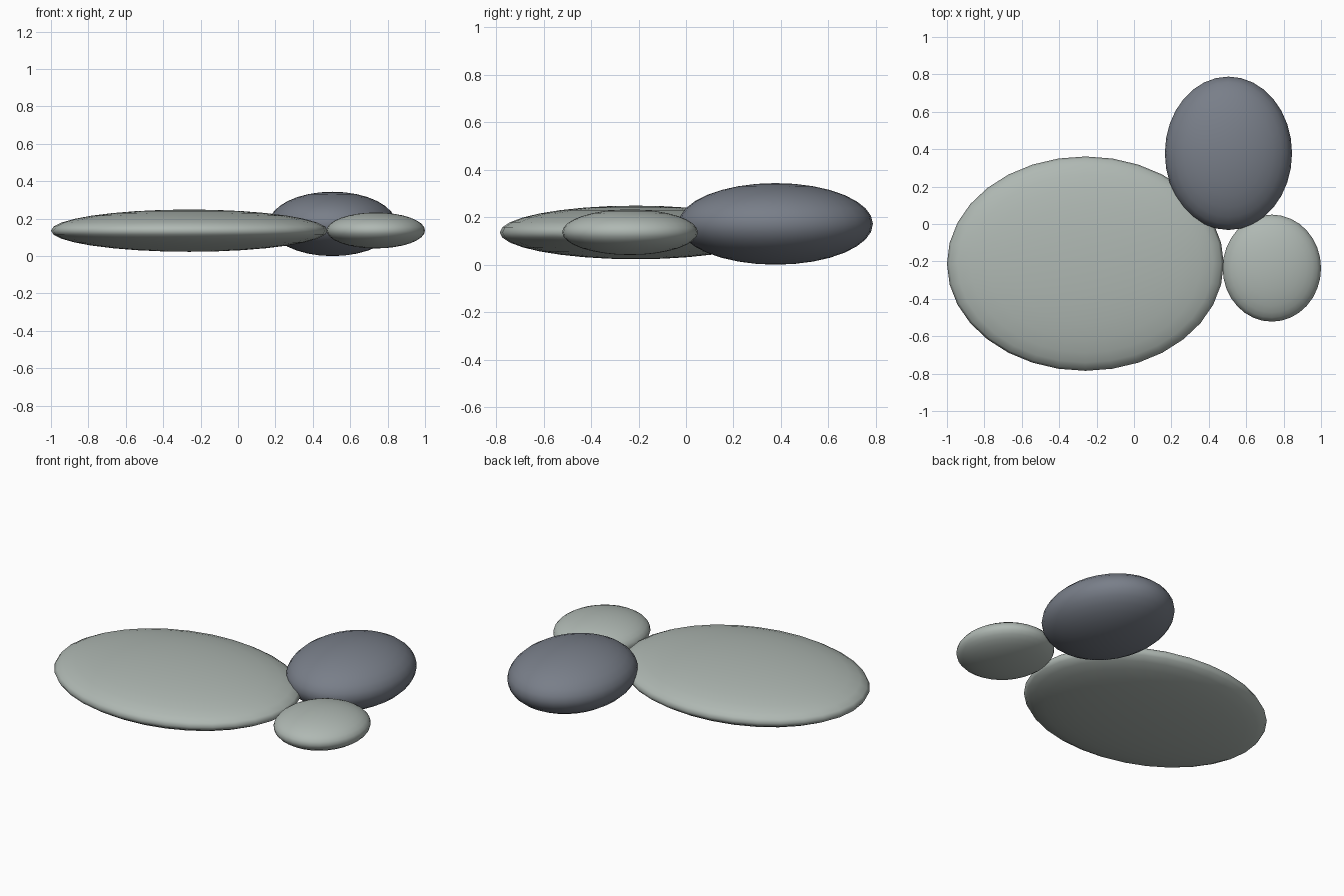
import bpy

if "Cube" in bpy.data.objects:
    bpy.data.objects.remove(bpy.data.objects["Cube"])


def material(name, colour):
    m = bpy.data.materials.new(name)
    m.diffuse_color = (*colour, 1)
    m.use_nodes = True
    m.node_tree.nodes["Principled BSDF"].inputs["Base Color"].default_value = m.diffuse_color
    return m


pale = material("pale grey stone", (0.43, 0.48, 0.45))
slate = material("slate grey stone", (0.19, 0.21, 0.25))


def stone(name, centre, radii, mat):
    """Smooth flattened pebble."""
    bpy.ops.mesh.primitive_uv_sphere_add(segments=32, ring_count=16, location=centre)
    ob = bpy.context.object
    ob.name = name
    ob.scale = radii
    bpy.ops.object.transform_apply(location=False, rotation=False, scale=True)
    bpy.ops.object.shade_smooth()
    ob.data.materials.append(mat)


# Broad flat stone, tall dark stone and small stone
stone("large_flat_stone", (-0.26, -0.212, 0.136), (0.74, 0.573, 0.113), pale)
stone("dark_stone", (0.505, 0.378, 0.172), (0.34, 0.41, 0.172), slate)
stone("small_stone", (0.737, -0.236, 0.137), (0.263, 0.286, 0.096), pale)
